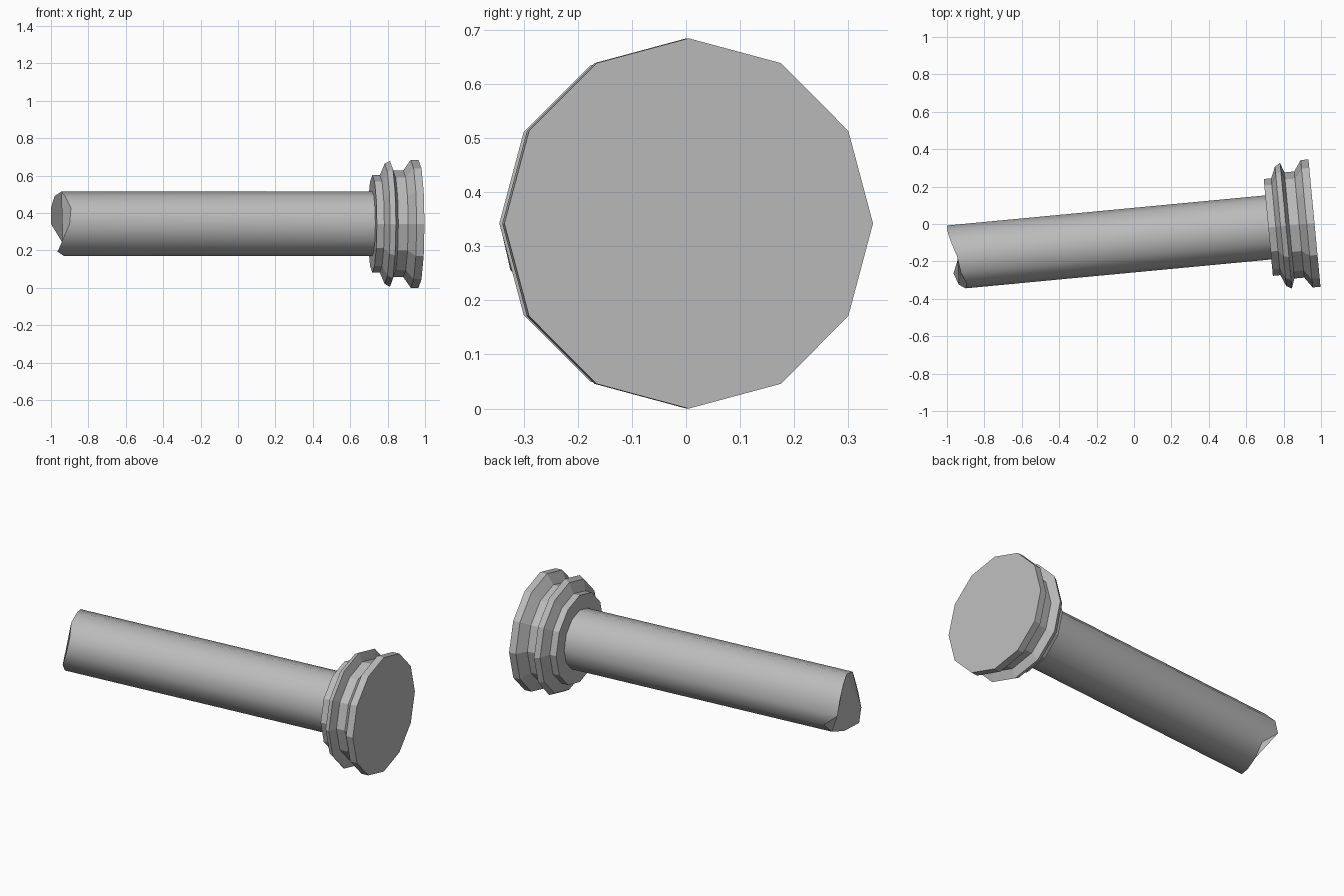
import bpy, bmesh, math
from mathutils import Matrix, Vector

cube = bpy.data.objects.get("Cube")
if cube:
    bpy.data.objects.remove(cube, do_unlink=True)

SIDES = 12
TILT = math.radians(5.4)
# Local x runs along the column axis, with its origin at the outer cap face
PLACE = Matrix.Translation((0.965, 0.005, 0.342)) @ Matrix.Rotation(TILT, 4, "Z")

stone = bpy.data.materials.new("grey stone")
stone.use_nodes = True
colour = (0.5, 0.5, 0.5, 1)
stone.diffuse_color = colour
stone.node_tree.nodes["Principled BSDF"].inputs["Base Color"].default_value = colour


def ring(bm, radius, along):
    """Ring counted from the top towards the front; along gives x per corner."""
    points = []
    for i in range(SIDES):
        a = math.tau * i / SIDES
        y, z = -radius * math.sin(a), radius * math.cos(a)
        points.append(bm.verts.new((along(i, y), y, z)))
    return points


def bridge(bm, a, b, smooth=False):
    for i in range(SIDES):
        j = (i + 1) % SIDES
        bm.faces.new((a[i], a[j], b[j], b[i])).smooth = smooth


def finish(name, bm):
    bmesh.ops.recalc_face_normals(bm, faces=bm.faces[:])
    bm.transform(PLACE)
    mesh = bpy.data.meshes.new(name)
    bm.to_mesh(mesh)
    bm.free()
    mesh.materials.append(stone)
    obj = bpy.data.objects.new(name, mesh)
    bpy.context.collection.objects.link(obj)
    return obj


# Stepped column base: flat-faced turned profile
profile = [(0, 0.342), (-0.042, 0.342), (-0.082, 0.285), (-0.135, 0.285),
           (-0.153, 0.337), (-0.182, 0.321), (-0.208, 0.26), (-0.248, 0.26)]
bm = bmesh.new()
rings = [ring(bm, r, lambda i, y, u=u: u) for u, r in profile]
for a, b in zip(rings, rings[1:]):
    bridge(bm, a, b)
bm.faces.new(rings[0])
bm.faces.new(rings[-1])
finish("column_base", bm)

# Shaft: smooth sides and a jagged broken end
broken_x = [-0.945, -0.925, -0.893, -0.9, -0.937, -0.965,
            -0.93, -0.91, -0.9, -1.0, -1.0, -0.98]


def broken(i, y):
    return (broken_x[i] - 0.965 + y * math.sin(TILT)) / math.cos(TILT)


bm = bmesh.new()
inner = ring(bm, 0.172, lambda i, y: -0.2)
outer = ring(bm, 0.172, broken)
bridge(bm, inner, outer, smooth=True)
bm.faces.new(inner)
# Fracture facets split along two chords from the top corner
for first, last in ((1, 4), (4, 7), (7, 11)):
    bm.faces.new([outer[0]] + outer[first:last + 1])
for e in bm.edges:
    if not all(f.smooth for f in e.link_faces):
        e.smooth = False
finish("column_shaft", bm)
